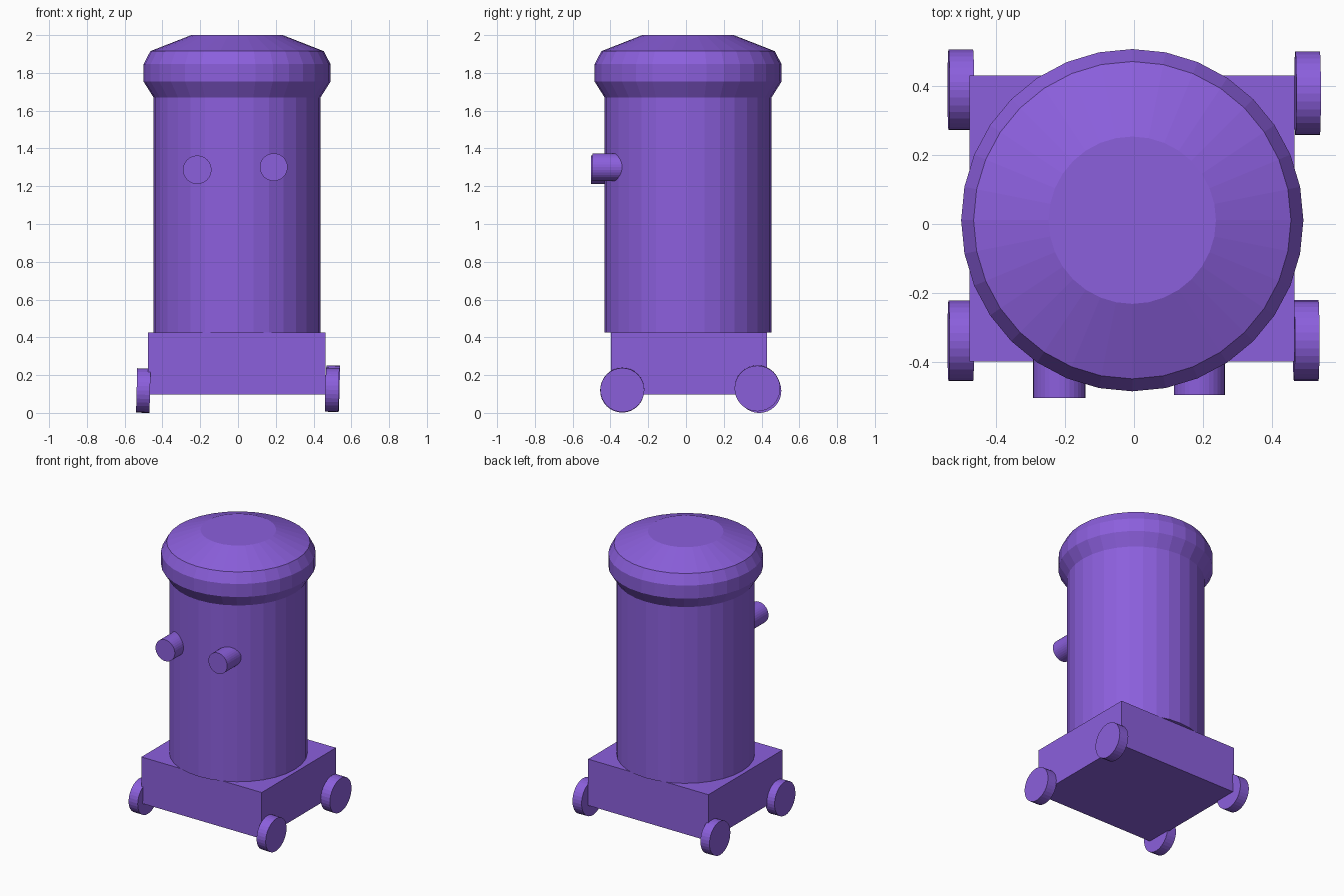
import bpy, bmesh, math
from mathutils import Matrix, Vector

if "Cube" in bpy.data.objects:
    bpy.data.objects.remove(bpy.data.objects["Cube"])

purple = bpy.data.materials.new("purple")
purple.diffuse_color = (0.26, 0.115, 0.72, 1)
purple.use_nodes = True
purple.node_tree.nodes["Principled BSDF"].inputs["Base Color"].default_value = purple.diffuse_color


def finish(name, bm):
    bmesh.ops.recalc_face_normals(bm, faces=bm.faces)
    me = bpy.data.meshes.new(name)
    bm.to_mesh(me)
    bm.free()
    me.materials.append(purple)
    ob = bpy.data.objects.new(name, me)
    bpy.context.collection.objects.link(ob)
    return ob


def cylinder(name, center, radius, depth, rotation):
    bm = bmesh.new()
    bmesh.ops.create_cone(bm, cap_ends=True, segments=32, radius1=radius,
                          radius2=radius, depth=depth,
                          matrix=Matrix.Translation(center) @ rotation)
    return finish(name, bm)


def lathe(name, center, profile, sides=32):
    bm = bmesh.new()
    rings = []
    for r, z in profile:
        rings.append([bm.verts.new((center[0] + r * math.cos(math.tau * i / sides),
                                    center[1] + r * math.sin(math.tau * i / sides), z))
                      for i in range(sides)])
    for a, b in zip(rings, rings[1:]):
        for i in range(sides):
            j = (i + 1) % sides
            bm.faces.new((a[i], a[j], b[j], b[i]))
    bm.faces.new(rings[0])
    bm.faces.new(rings[-1])
    return finish(name, bm)


# Round body with a flared, bevelled lid
lathe("body_and_lid", (-0.005, 0.011),
      [(0.442, 0.425), (0.442, 1.67), (0.495, 1.754), (0.495, 1.846),
       (0.459, 1.915), (0.242, 2.0)])

# Box base
lo, hi = Vector((-0.476, -0.398, 0.098)), Vector((0.464, 0.43, 0.425))
bm = bmesh.new()
bmesh.ops.create_cube(bm, size=1, matrix=Matrix.Translation((lo + hi) / 2)
                      @ Matrix.Diagonal((*(hi - lo), 1)))
finish("base", bm)

# Wheels, leaning very slightly
lean = Matrix.Rotation(math.radians(91.5), 4, 'Y')
for name, pos, r in [("front_left_wheel", (-0.501, -0.338, 0.119), 0.1165),
                     ("back_left_wheel", (-0.501, 0.388, 0.117), 0.1165),
                     ("front_right_wheel", (0.498, -0.337, 0.122), 0.1165),
                     ("back_right_wheel", (0.502, 0.378, 0.130), 0.121)]:
    cylinder(name, pos, r, 0.071, lean)

# Peg eyes on the front
for name, x, z, r, front in [("left_eye", -0.216, 1.287, 0.0755, -0.504),
                             ("right_eye", 0.189, 1.301, 0.0735, -0.495)]:
    cylinder(name, (x, front + 0.09, z), r, 0.18,
             Matrix.Rotation(math.pi / 2, 4, 'X'))
